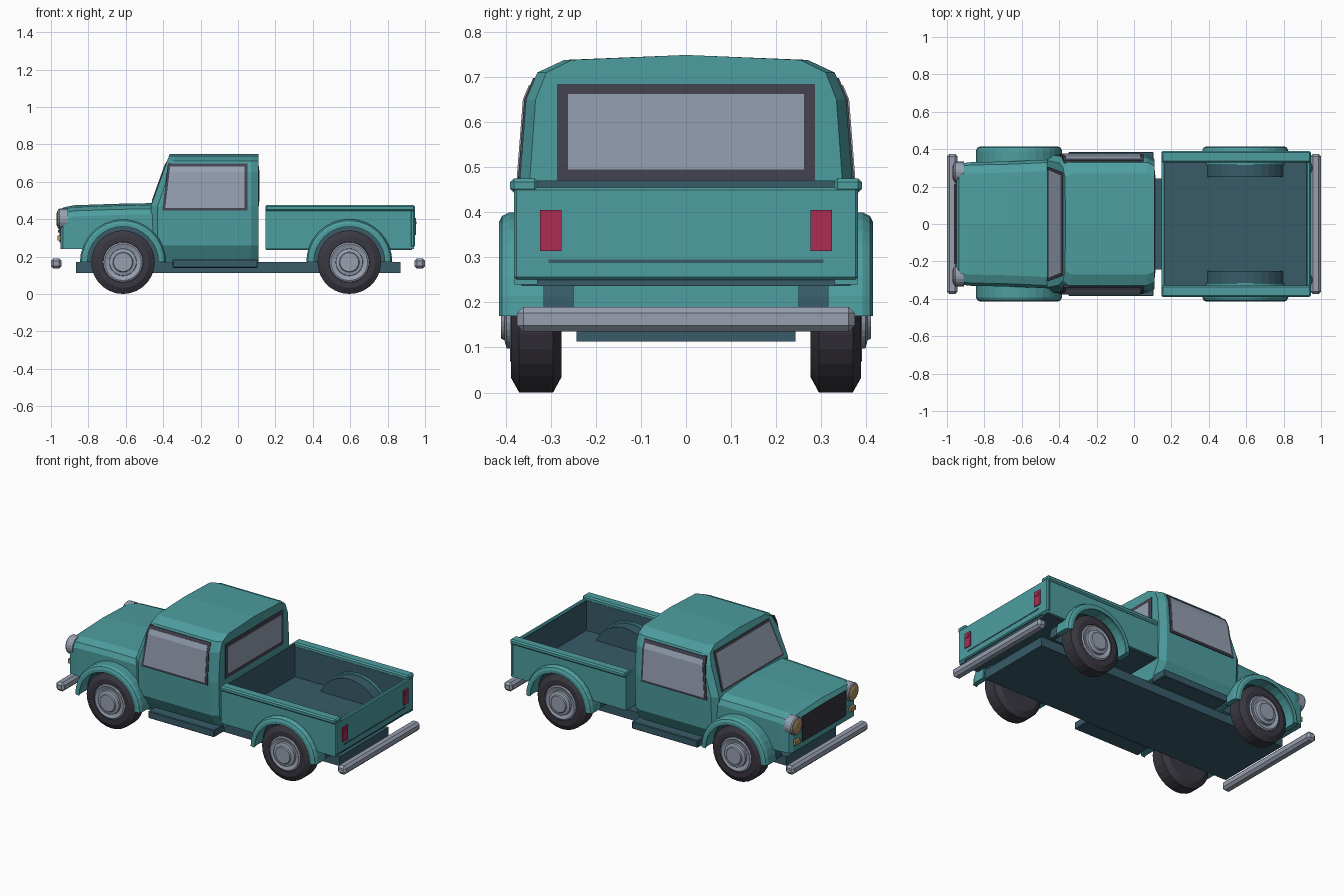
import bpy, bmesh, math

if "Cube" in bpy.data.objects:
    bpy.data.objects.remove(bpy.data.objects["Cube"])

def material(name, rgb):
    m = bpy.data.materials.new(name)
    m.diffuse_color = (*rgb, 1)
    m.use_nodes = True
    m.node_tree.nodes["Principled BSDF"].inputs["Base Color"].default_value = m.diffuse_color
    return m

TEAL = material("teal_paint", (0.075, 0.34, 0.35))
DARK = material("dark_teal", (0.038, 0.105, 0.14))
TYRE = material("tyre_black", (0.042, 0.039, 0.052))
TRIM = material("trim_charcoal", (0.06, 0.055, 0.078))
GLASS = material("glass_grey", (0.30, 0.35, 0.44))
METAL = material("metal_grey", (0.31, 0.35, 0.43))
RED = material("lamp_red", (0.40, 0.026, 0.09))
AMBER = material("lamp_amber", (0.42, 0.28, 0.11))

def loft(name, rings, mat, bevel=0):
    """Skin a list of equal-length point rings and cap both ends."""
    bm = bmesh.new()
    vs = [[bm.verts.new(p) for p in r] for r in rings]
    n = len(rings[0])
    for a, b in zip(vs, vs[1:]):
        for i in range(n):
            j = (i + 1) % n
            bm.faces.new((a[i], a[j], b[j], b[i]))
    bm.faces.new(vs[0][::-1])
    bm.faces.new(vs[-1])
    bmesh.ops.recalc_face_normals(bm, faces=bm.faces)
    if bevel:
        bmesh.ops.bevel(bm, geom=bm.edges[:], offset=bevel, segments=1, affect='EDGES')
    me = bpy.data.meshes.new(name)
    bm.to_mesh(me)
    bm.free()
    me.materials.append(mat)
    ob = bpy.data.objects.new(name, me)
    bpy.context.collection.objects.link(ob)
    return ob

def box(name, x0, x1, y0, y1, z0, z1, mat, bevel=0):
    return loft(name, [[(x, y0, z0), (x, y1, z0), (x, y1, z1), (x, y0, z1)] for x in (x0, x1)], mat, bevel)

def lathe_y(name, cx, cz, side, prof, mat, n=28):
    ang = [2 * math.pi * i / n for i in range(n)]
    return loft(name, [[(cx + r * math.cos(a), side * y, cz + r * math.sin(a)) for a in ang] for y, r in prof], mat)

def lathe_x(name, cy, cz, prof, mat, n=20):
    ang = [2 * math.pi * i / n for i in range(n)]
    return loft(name, [[(x, cy + r * math.cos(a), cz + r * math.sin(a)) for a in ang] for x, r in prof], mat)

def arch(name, cx, side, prof, mat, n=16):
    """Half-round arch over a wheel; prof holds (y, outer radius, inner radius)."""
    ang = [math.pi * i / n for i in range(n + 1)]
    def ring(y, ro, ri):
        pts = [(ro, a) for a in ang] + [(ri, a) for a in ang[::-1]]
        return [(cx + r * math.cos(a), side * y, 0.17 + r * math.sin(a)) for r, a in pts]
    return loft(name, [ring(*p) for p in prof], mat)

def mirrored(half):
    return half + [(-y, z) for y, z in half[::-1] if y > 0]

def cut(ob, cutter):
    m = ob.modifiers.new("cut", 'BOOLEAN')
    m.operation, m.solver, m.object = 'DIFFERENCE', 'EXACT', cutter
    bpy.context.view_layer.objects.active = ob
    bpy.ops.object.modifier_apply(modifier=m.name)

FRONT, REAR = -0.615, 0.595

# Chassis
box("chassis", -0.865, 0.87, -0.243, 0.243, 0.113, 0.17, DARK)

# Hood
hood_rings = []
for x, w, top in ((-0.95, 0.30, 0.44), (-0.935, 0.322, 0.462), (-0.88, 0.33, 0.474),
                  (-0.65, 0.335, 0.482), (-0.44, 0.345, 0.486)):
    half = [(w, 0.24), (w, top - 0.06), (w - 0.015, top - 0.03), (w - 0.06, top - 0.01), (0, top)]
    hood_rings.append([(x, y, z) for y, z in mirrored(half)])
hood = loft("hood", hood_rings, TEAL)

# Cab, lower body and sloped upper part
def slope(z):
    return -0.462 + (z - 0.48) * 0.097 / 0.27

def side_y(z):
    return 0.369 - (z - 0.47) * 0.014 / 0.18 if z < 0.65 else 0.355 - (z - 0.65) * 0.025 / 0.06

def cab_part(name, half, front):
    ring = mirrored(half)
    return loft(name, [[(front(z), y * 0.92, z) for y, z in ring],
                       [(front(z) + 0.035, y, z) for y, z in ring],
                       [(0.07, y, z) for y, z in ring],
                       [(0.11, y * 0.94, z) for y, z in ring]], TEAL)

cab_low = cab_part("cab_body", [(0.31, 0.165), (0.362, 0.26), (0.369, 0.47)], lambda z: slope(0.47))
cab_part("cab_roof", [(0.369, 0.47), (0.355, 0.65), (0.33, 0.71), (0.27, 0.738), (0, 0.749)], slope)

# Side windows, following the cab side
def side_window(name, s, out, zs, inset, mat):
    rings = []
    for z in zs:
        xf, xr = -0.405 + (z - 0.445) * 0.12 + inset, 0.05 - inset
        y0, y1 = s * (side_y(z) - 0.01), s * (side_y(z) + out)
        rings.append([(xf, y1, z), (xr, y1, z), (xr, y0, z), (xf, y0, z)])
    loft(name, rings, mat)

for s in (1, -1):
    side_window("side_window_frame", s, 0.004, (0.447, 0.65, 0.698), 0, TRIM)
    side_window("side_window_glass", s, 0.007, (0.46, 0.65, 0.682), 0.014, GLASS)

# Windshield
def windshield(name, z0, z1, w0, w1, out, mat):
    loft(name, [[(slope(z) - out, -w, z), (slope(z) - out, w, z), (slope(z) + 0.004, w, z),
                 (slope(z) + 0.004, -w, z)] for z, w in ((z0, w0), (z1, w1))], mat)

windshield("windshield_frame", 0.488, 0.708, 0.305, 0.275, 0.003, TRIM)
windshield("windshield_glass", 0.50, 0.695, 0.292, 0.262, 0.006, GLASS)

# Rear window
box("rear_window_frame", 0.107, 0.113, -0.286, 0.286, 0.469, 0.685, TRIM)
box("rear_window_glass", 0.109, 0.116, -0.262, 0.262, 0.495, 0.662, GLASS)

# Cargo bed
floor = box("bed_floor", 0.15, 0.93, -0.365, 0.365, 0.236, 0.262, DARK)
box("bed_front_wall", 0.148, 0.158, -0.37, 0.37, 0.24, 0.47, TEAL)
box("bed_front_liner", 0.157, 0.162, -0.33, 0.33, 0.25, 0.468, DARK)
box("tailgate", 0.922, 0.945, -0.382, 0.382, 0.25, 0.455, TEAL, 0.006)
box("tailgate_liner", 0.919, 0.923, -0.33, 0.33, 0.25, 0.447, DARK)
box("tailgate_groove", 0.94, 0.947, -0.305, 0.305, 0.287, 0.295, DARK)
bed_sides = []
for s in (1, -1):
    ob = box("bed_side", 0.148, 0.94, s * 0.33, s * 0.38, 0.24, 0.45, TEAL)
    ob.data.materials.append(DARK)
    for f in ob.data.polygons:          # inner face is dark
        if f.normal.y * s < -0.9:
            f.material_index = 1
    bed_sides.append(ob)
    box("bed_rail", 0.146, 0.945, s * 0.328, s * 0.39, 0.444, 0.475, TEAL, 0.008)
    box("running_board", -0.35, 0.105, s * 0.28, s * 0.385, 0.14, 0.185, DARK, 0.004)
    # Tail lamps
    box("tail_lamp", 0.94, 0.951, s * 0.276, s * 0.324, 0.314, 0.405, RED)
    box("tail_lamp_reflector", 0.95, 0.954, s * 0.287, s * 0.313, 0.373, 0.388, RED)
    # Headlights and indicators
    lathe_x("headlight_bezel", s * 0.277, 0.40, ((-0.91, 0.056), (-0.955, 0.056), (-0.962, 0.05)), METAL)
    lathe_x("headlight_lens", s * 0.277, 0.40, ((-0.95, 0.046), (-0.964, 0.046), (-0.971, 0.028)), AMBER)
    box("indicator", -0.965, -0.93, s * 0.25, s * 0.298, 0.285, 0.312, AMBER)

# Grille
box("grille", -0.955, -0.945, -0.215, 0.215, 0.275, 0.432, TYRE)
for i in range(4):
    z = 0.293 + i * 0.036
    box("grille_bar", -0.962, -0.95, -0.21, 0.21, z, z + 0.012, TRIM)

# Bumpers
for name, x0 in (("front_bumper", -1.0), ("rear_bumper", 0.943)):
    box(name, x0, x0 + 0.057, -0.375, 0.375, 0.135, 0.19, METAL, 0.014)

# Wheels, arches and wheel wells
for cx, label in ((FRONT, "front"), (REAR, "rear")):
    for s in (1, -1):
        lathe_y(label + "_tyre", cx, 0.17, s, ((0.276, 0.10), (0.276, 0.135), (0.295, 0.17),
                (0.37, 0.17), (0.388, 0.138), (0.388, 0.108), (0.375, 0.104)), TYRE)
        lathe_y(label + "_wheel_disc", cx, 0.17, s, ((0.30, 0.106), (0.387, 0.106), (0.391, 0.098),
                (0.384, 0.078)), METAL)
        lathe_y(label + "_hub_cap", cx, 0.17, s, ((0.375, 0.074), (0.398, 0.072), (0.403, 0.054),
                (0.411, 0.05)), METAL)
        arch(label + "_fender", cx, s, ((0.315, 0.23, 0.198), (0.392, 0.23, 0.198),
             (0.408, 0.222, 0.193), (0.415, 0.208, 0.19)), TEAL)
        arch(label + "_wheel_well", cx, s, ((0.255, 0.222, 0.195), (0.325, 0.222, 0.195)), DARK)
        arch(label + "_well_back", cx, s, ((0.25, 0.222, 0.001), (0.257, 0.222, 0.001)), DARK)
        cutter = lathe_y("wheel_cutter", cx, 0.17, s, ((0.254, 0.2), (0.6, 0.2)), DARK, 32)
        cutter.hide_render = True
        for ob in ((hood, cab_low) if cx < 0 else (floor, bed_sides[0 if s > 0 else 1])):
            cut(ob, cutter)
        bpy.data.objects.remove(cutter, do_unlink=True)
